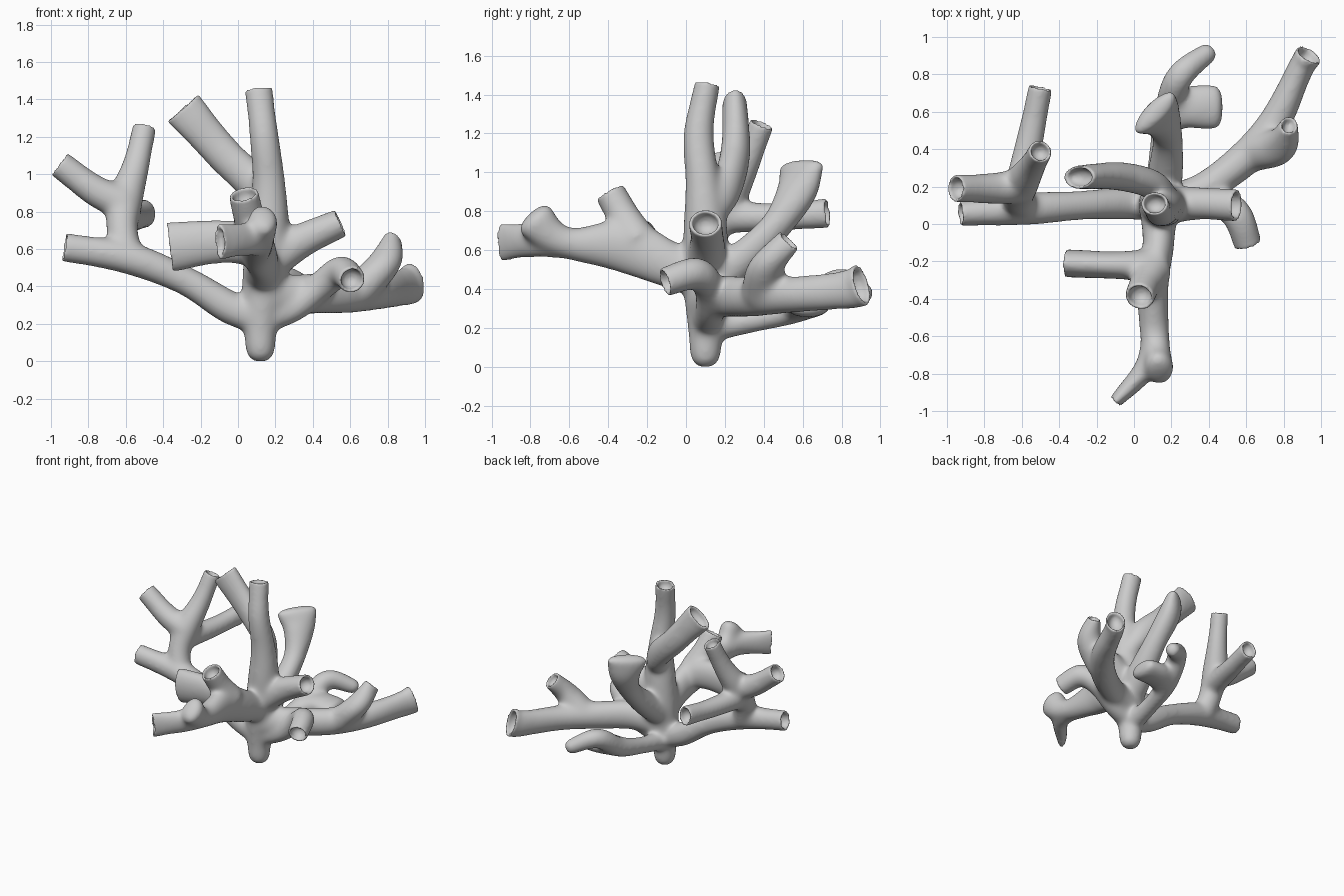
import bpy, bmesh, math
from mathutils import Vector

if "Cube" in bpy.data.objects:
    bpy.data.objects.remove(bpy.data.objects["Cube"])

tips = []


def spline(pts, n=6):
    """Catmull-Rom samples through points of (x, y, z, side radius, upright radius)."""
    p = [Vector(q) for q in pts]
    p = [p[0] * 2 - p[1]] + p + [p[-1] * 2 - p[-2]]
    out = []
    for i in range(1, len(p) - 2):
        a, b, c, d = p[i - 1:i + 3]
        for k in range(n):
            t = k / n
            out.append(0.5 * (2 * b + (c - a) * t + (2 * a - 5 * b + 4 * c - d) * t * t
                              + (3 * b - a - 3 * c + d) * t ** 3))
    return out + [p[-2]]


def branch(bm, pts, ref=None, cup=True, sides=24):
    """Closed elliptical tube along a path, with a hollow cup or a rounded end."""
    s = spline(pts)
    rings = []
    for i, q in enumerate(s):
        t = (s[min(i + 1, len(s) - 1)].to_3d() - s[max(i - 1, 0)].to_3d()).normalized()
        r = Vector(ref) if ref else Vector((0, 0, 1)).cross(t)
        side = (r - t * r.dot(t)).normalized()
        rings.append((q.to_3d(), side, t.cross(side), q[3], q[4]))
    c, u, v, ru, rv = rings[-1]
    if cup:
        tips.append((c.copy(), max(ru, rv)))
        ends = ((0.8, 0.0), (0.74, 0.5), (0.55, 0.8), (0.25, 1.0))
    else:
        ends = ((0.9, -0.25), (0.7, -0.45), (0.3, -0.55))
    for f, d in ends:
        rings.append((c - t * d * min(ru, rv), u, v, ru * f, rv * f))
    loops = []
    for c, u, v, ru, rv in rings:
        loops.append([bm.verts.new(c + u * ru * math.cos(a) + v * rv * math.sin(a))
                      for a in (2 * math.pi * k / sides for k in range(sides))])
    for a, b in zip(loops, loops[1:]):
        for k in range(sides):
            j = (k + 1) % sides
            bm.faces.new((a[k], a[j], b[j], b[k]))
    bm.faces.new(loops[0][::-1])
    bm.faces.new(loops[-1])


def P(x, y, z, r=0.075, rv=None):
    return (x, y, z, r, rv or r)


X = (1, 0, 0)
bm = bmesh.new()

# trunk and tall centre branch
branch(bm, [P(.12, .1, -.005, .035), P(.12, .1, .04, .076), P(.12, .1, .18, .09), P(.135, .1, .42, .115),
            P(.16, .1, .7, .115), P(.165, .085, .95, .09), P(.14, .065, 1.2, .08),
            P(.11, .11, 1.455, .073, .063)], X)
# tall branch leaning left
branch(bm, [P(.17, .12, .78, .08), P(.1, .21, .93, .08, .1), P(-.08, .255, 1.11, .078, .1),
            P(-.295, .25, 1.355, .062, .11)])
# rear upright branch with flared, rounded end
branch(bm, [P(.14, .13, .42, .1), P(.17, .29, .55, .09, .1), P(.18, .46, .72, .08, .085),
            P(.145, .57, .9, .12, .085), P(.11, .595, 1.03, .16, .058)], (.8, .5, -.7), cup=False)
# right upper branch
branch(bm, [P(.15, .1, .52, .11), P(.33, .11, .64, .09, .095), P(.55, .1, .74, .085, .075)])

# left limb, its upright and two offshoots
branch(bm, [P(.12, .1, .22, .08), P(-.05, .11, .29, .09), P(-.28, .1, .43, .08),
            P(-.58, .08, .55, .088), P(-.93, .055, .61, .065, .075)])
branch(bm, [P(-.58, .09, .54, .085), P(-.62, .14, .7, .086), P(-.6, .22, .87, .095),
            P(-.545, .31, 1.05, .075), P(-.5, .39, 1.25, .062)], X)
branch(bm, [P(-.6, .2, .84, .095), P(-.76, .19, .91, .085), P(-.955, .19, 1.055, .072)])
branch(bm, [P(-.61, .2, .77, .085), P(-.55, .48, .77, .074), P(-.5, .73, .79, .062, .075)])

# front limb, forked end and two offshoots
branch(bm, [P(.13, .08, .45, .1), P(.13, -.12, .54, .085, .125), P(.1, -.32, .62, .085, .14),
            P(.11, -.58, .63, .08, .085), P(.125, -.7, .68, .075, .09), P(.135, -.775, .755, .08, .11)],
       cup=False)
branch(bm, [P(.11, -.58, .62, .07), P(.07, -.76, .65, .065, .09), P(-.1, -.95, .64, .035, .095)])
branch(bm, [P(.11, -.22, .62, .09, .11), P(-.1, -.22, .64, .075, .12), P(-.365, -.21, .61, .074, .132)])
branch(bm, [P(.11, -.24, .64, .1), P(.06, -.32, .77, .087), P(.03, -.39, .895, .078)], X)

# right lower limb curling forward
branch(bm, [P(.12, .1, .22, .08), P(.3, .12, .285, .075), P(.44, .12, .4, .08),
            P(.55, .05, .48, .085), P(.61, -.11, .435, .073)])
# rear right limb and its offshoot
branch(bm, [P(.13, .1, .33, .11), P(.35, .18, .36, .085, .11), P(.58, .34, .36, .095, .105),
            P(.75, .54, .37, .09, .095), P(.885, .82, .395, .07, .1), P(.935, .905, .42, .074, .11)])
branch(bm, [P(.64, .38, .37, .1), P(.78, .42, .52, .1, .085), P(.83, .53, .65, .045, .065)])
# rear low limb arching over, and its stubby rounded offshoot
branch(bm, [P(.12, .1, .2, .08), P(.14, .35, .24, .065), P(.18, .6, .31, .075),
            P(.245, .79, .435, .075), P(.4, .92, .37, .058)], cup=False)
branch(bm, [P(.17, .55, .29, .07), P(.29, .62, .32, .115, .075), P(.44, .625, .32, .125, .065)], cup=False)

bmesh.ops.recalc_face_normals(bm, faces=bm.faces)
mesh = bpy.data.meshes.new("coral")
bm.to_mesh(mesh)
bm.free()
coral = bpy.data.objects.new("coral", mesh)
bpy.context.collection.objects.link(coral)


def bake():
    dg = bpy.context.evaluated_depsgraph_get()
    new = bpy.data.meshes.new_from_object(coral.evaluated_get(dg))
    coral.modifiers.clear()
    coral.data = new


# fuse all branches into one skin
m = coral.modifiers.new("fuse", 'REMESH')
m.mode = 'VOXEL'
m.voxel_size = 0.01
bake()

# blend the joints while keeping the cup rims crisp
group = coral.vertex_groups.new(name="joints")
for v in coral.data.vertices:
    d = min((v.co - c).length - r for c, r in tips)
    group.add([v.index], min(1, max(0, d / 0.08)), 'REPLACE')
m = coral.modifiers.new("blend", 'SMOOTH')
m.factor, m.iterations, m.vertex_group = 0.5, 70, "joints"
m = coral.modifiers.new("soften", 'SMOOTH')
m.factor, m.iterations = 0.5, 5
bake()

coral.data.polygons.foreach_set("use_smooth", [True] * len(coral.data.polygons))
